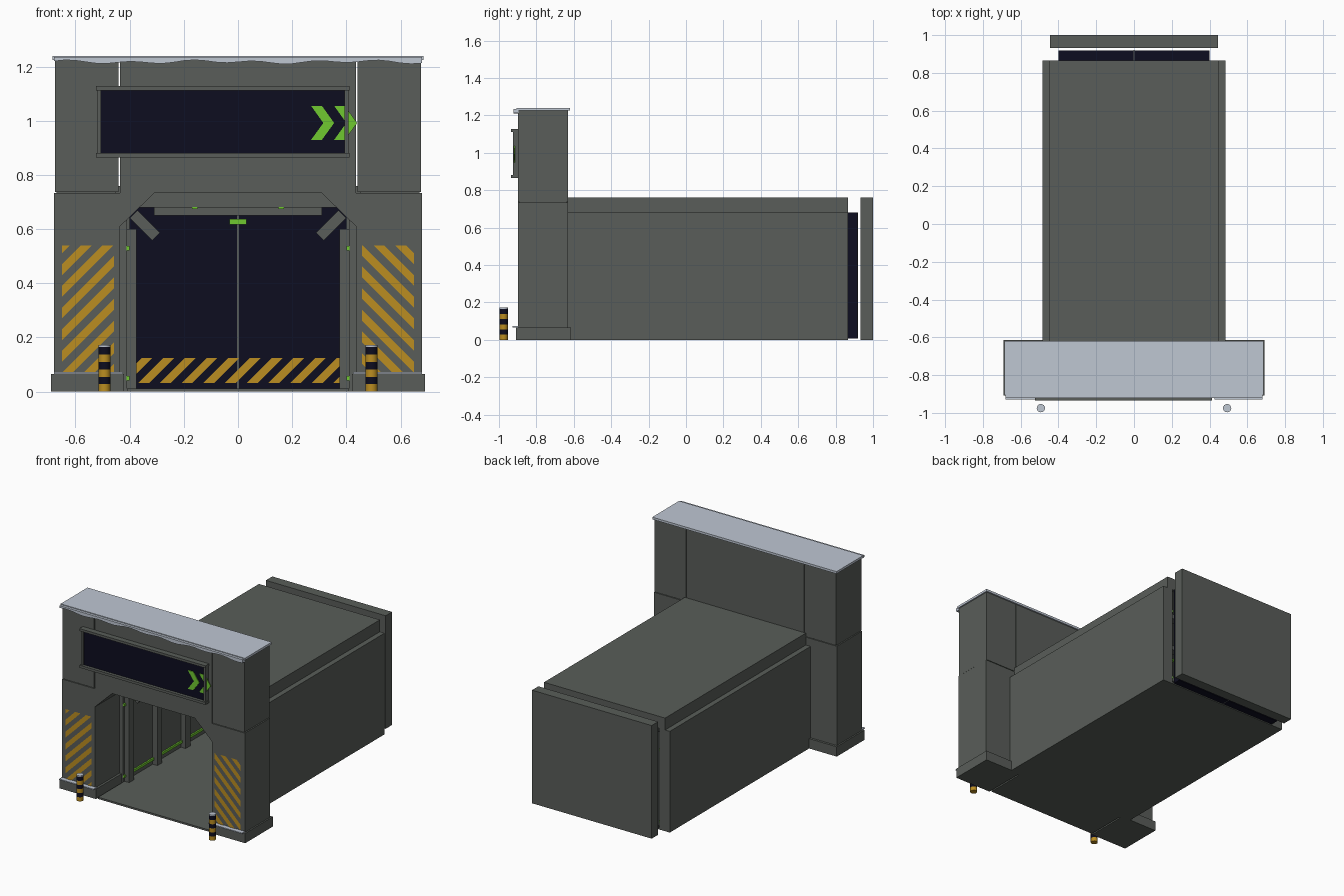
import bpy, bmesh, math
from mathutils import Vector, Matrix

cube = bpy.data.objects.get("Cube")
if cube:
    bpy.data.objects.remove(cube, do_unlink=True)


def material(name, rgb):
    m = bpy.data.materials.new(name)
    m.use_nodes = True
    m.diffuse_color = (*rgb, 1)
    m.node_tree.nodes["Principled BSDF"].inputs["Base Color"].default_value = (*rgb, 1)
    return m


GREY = material("concrete grey", (0.10, 0.11, 0.10))
SNOW = material("snow", (0.52, 0.57, 0.65))
NAVY = material("dark navy", (0.004, 0.004, 0.014))
YELLOW = material("hazard yellow", (0.50, 0.27, 0.015))
GREEN = material("light green", (0.16, 0.58, 0.03))


def finish(name, bm, *mats):
    mesh = bpy.data.meshes.new(name)
    bm.to_mesh(mesh)
    bm.free()
    for m in mats:
        mesh.materials.append(m)
    ob = bpy.data.objects.new(name, mesh)
    bpy.context.collection.objects.link(ob)
    return ob


def box(name, x, y, z, mat, turn=0):
    """Box from (low, high) ranges, turned about its own y axis."""
    bm = bmesh.new()
    bmesh.ops.create_cube(bm, size=1)
    bm.transform(Matrix.Diagonal((x[1] - x[0], y[1] - y[0], z[1] - z[0], 1)))
    mid = Vector((sum(x), sum(y), sum(z))) / 2
    bm.transform(Matrix.Translation(mid) @ Matrix.Rotation(turn, 4, 'Y'))
    return finish(name, bm, mat)


def pair(name, x, y, z, mat, turn=0):
    """Matching boxes on the left (+x) and right (-x)."""
    box("left_" + name, x, y, z, mat, turn)
    box("right_" + name, (-x[1], -x[0]), y, z, mat, -turn)


def prism(name, points, y, mat):
    """Outline in x, z pushed through the y range."""
    bm = bmesh.new()
    face = bm.faces.new([bm.verts.new((px, y[0], pz)) for px, pz in points])
    new = bmesh.ops.extrude_face_region(bm, geom=[face])["geom"]
    bmesh.ops.translate(bm, vec=(0, y[1] - y[0], 0),
                        verts=[v for v in new if isinstance(v, bmesh.types.BMVert)])
    bmesh.ops.recalc_face_normals(bm, faces=bm.faces)
    return finish(name, bm, mat)


def stripes(name, x, y, z, slope, step=0.04):
    """Front-facing plate sliced diagonally, with every other slice removed."""
    bm = bmesh.new()
    corners = [(x[0], z[0]), (x[1], z[0]), (x[1], z[1]), (x[0], z[1])]
    bm.faces.new([bm.verts.new((px, y, pz)) for px, pz in corners])
    for k in range(-40, 41):
        bmesh.ops.bisect_plane(bm, geom=bm.verts[:] + bm.edges[:] + bm.faces[:],
                               plane_co=(k * step, 0, 0), plane_no=(1, 0, -slope))
    gaps = []
    for f in bm.faces:
        c = f.calc_center_median()
        if math.floor((c.x - slope * c.z) / step) % 2:
            gaps.append(f)
    bmesh.ops.delete(bm, geom=gaps, context='FACES')
    return finish(name, bm, YELLOW)


# Gate pillars with plinths and upper blocks
WALL = (-0.898, -0.63)
pair("plinth", (0.42, 0.69), (-0.909, -0.615), (0, 0.066), GREY)
pair("pillar", (0.435, 0.68), WALL, (0.066, 0.733), GREY)
pair("upper_block", (0.441, 0.676), WALL, (0.737, 1.225), GREY)
pair("pillar_core", (0.45, 0.67), (-0.89, -0.64), (0.72, 0.75), GREY)
pair("plinth_snow", (0.425, 0.68), (-0.928, -0.89), (0.066, 0.073), SNOW)

# Lintel with chamfered opening
prism("lintel", [(-0.436, 1.225), (-0.436, 0.61), (-0.307, 0.735),
                 (0.307, 0.735), (0.436, 0.61), (0.436, 1.225)], WALL, GREY)

# Snow cap with an uneven front lip
box("snow_cap", (-0.685, 0.685), (-0.905, -0.62), (1.225, 1.24), SNOW)
lip = [(-0.68 + 0.04 * i, 1.217 + 0.005 * math.sin(1.1 * i) + 0.003 * math.cos(0.45 * i))
       for i in range(35)]
prism("snow_lip", [(0.68, 1.235), (-0.68, 1.235)] + lip, (-0.922, -0.896), SNOW)

# Sign board, frame and chevrons
box("sign_panel", (-0.51, 0.40), (-0.915, -0.895), (0.875, 1.12), NAVY)
for name, z in (("top", (1.112, 1.128)), ("bottom", (0.865, 0.882))):
    box("sign_" + name + "_rail", (-0.525, 0.412), (-0.935, -0.896), z, GREY)
for name, x in (("right", (-0.52, -0.505)), ("left", (0.393, 0.408))):
    box("sign_" + name + "_post", x, (-0.926, -0.896), (0.87, 1.12), GREY)
for i, x in enumerate((0.27, 0.355)):
    prism("chevron_%d" % (i + 1),
          [(x, 1.055), (x + 0.04, 1.055), (x + 0.085, 0.992), (x + 0.04, 0.93),
           (x, 0.93), (x + 0.045, 0.992)], (-0.919, -0.914), GREEN)

# Hazard stripes on the pillars
stripes("right_pillar_stripes", (-0.65, -0.458), -0.901, (0.073, 0.54), 1)
stripes("left_pillar_stripes", (0.458, 0.65), -0.901, (0.073, 0.54), -1)

# Tunnel shell
box("floor", (-0.41, 0.41), (-0.9, 0.865), (0, 0.012), GREY)
pair("tunnel_wall", (0.41, 0.485), (-0.635, 0.865), (0, 0.68), GREY)
box("tunnel_roof", (-0.45, 0.45), (-0.635, 0.865), (0.68, 0.76), GREY)

# Ribs lining the tunnel
for i in range(5):
    y0 = -0.62 + 0.3 * i
    y = (y0, y0 + 0.05)
    pair("rib_post_%d" % i, (0.375, 0.411), y, (0.012, 0.60), GREY)
    box("rib_beam_%d" % i, (-0.31, 0.31), y, (0.65, 0.681), GREY)
    pair("rib_brace_%d" % i, (0.285, 0.402), y, (0.594, 0.634), GREY, -math.pi / 4)

# Light strips on the walls and ceiling
for name, z in (("upper", 0.53), ("lower", 0.05)):
    pair(name + "_light", (0.40, 0.411), (-0.636, 0.86), (z - 0.008, z + 0.008), GREEN)
pair("ceiling_light", (0.15, 0.17), (-0.636, 0.86), (0.674, 0.681), GREEN)

# Rear door leaves, seam, stripes and indicator
pair("door_leaf", (0.002, 0.40), (0.865, 0.918), (0.006, 0.68), NAVY)
box("door_seam", (-0.003, 0.003), (0.862, 0.92), (0.006, 0.68), GREY)
stripes("door_stripes", (-0.375, 0.375), 0.861, (0.032, 0.125), 1)
box("door_indicator", (-0.032, 0.032), (0.855, 0.866), (0.617, 0.638), GREEN)

# Rear wall
box("rear_wall", (-0.445, 0.445), (0.932, 1.0), (0, 0.76), GREY)

# Bollards banded by height, with snow on top
BAND = 0.0275
for side, x in (("left", 0.493), ("right", -0.493)):
    bm = bmesh.new()
    for i in range(7):
        low, high = i * BAND, min((i + 1) * BAND, 0.172)
        made = bmesh.ops.create_cone(
            bm, cap_ends=True, segments=16, radius1=0.022, radius2=0.022, depth=high - low,
            matrix=Matrix.Translation((x, -0.975, (low + high) / 2)))
        for f in {f for v in made["verts"] for f in v.link_faces}:
            f.material_index = 2 if i == 6 else i % 2
    ob = finish(side + "_bollard", bm, YELLOW, NAVY, SNOW)
    bpy.ops.object.select_all(action='DESELECT')
    ob.select_set(True)
    bpy.context.view_layer.objects.active = ob
    bpy.ops.object.shade_smooth_by_angle()
